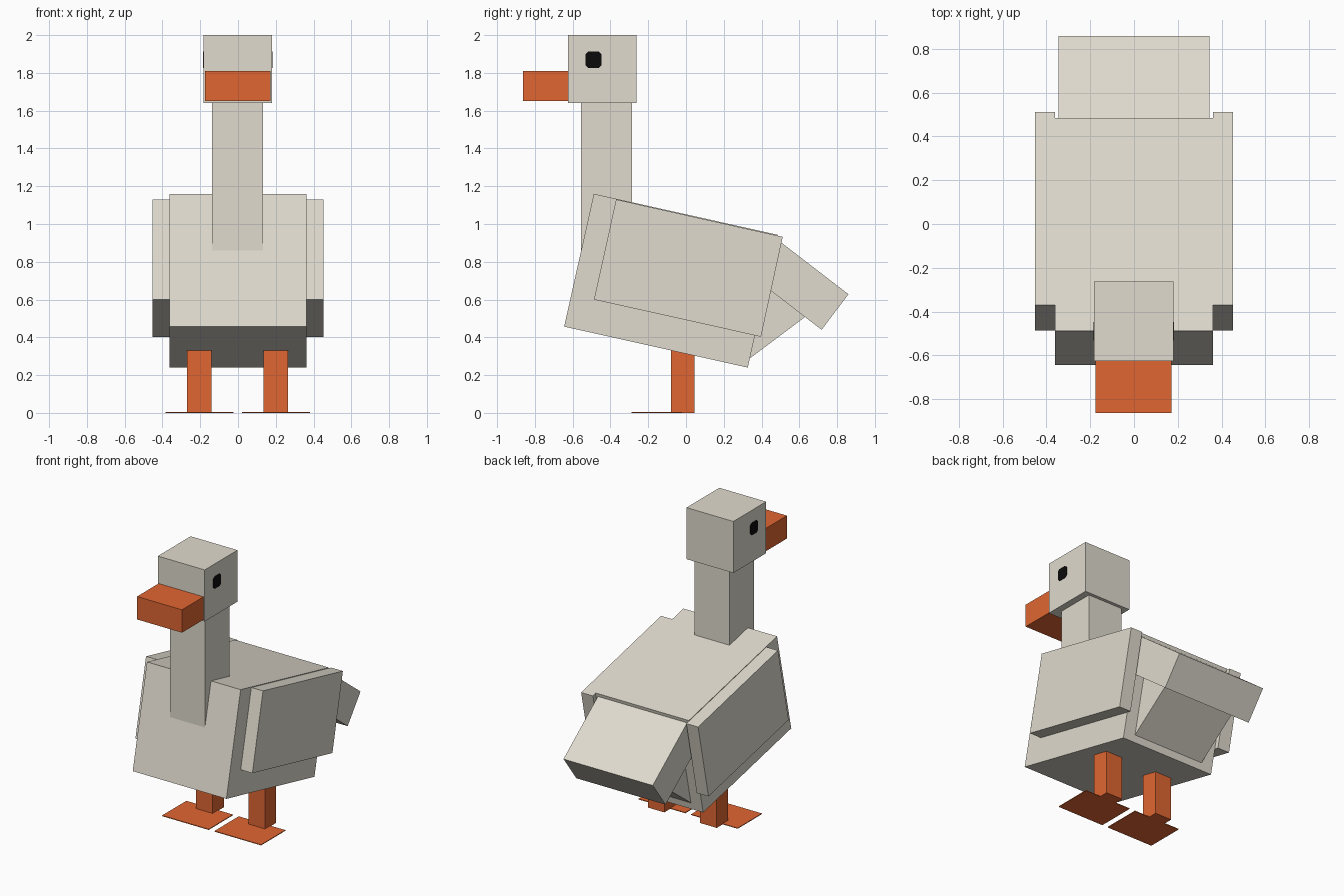
import bpy
import bmesh

cube = bpy.data.objects.get("Cube")
if cube:
    bpy.data.objects.remove(cube, do_unlink=True)


def linear(c):
    c /= 255
    return c / 12.92 if c <= 0.04045 else ((c + 0.055) / 1.055) ** 2.4


def material(name, rgb):
    mat = bpy.data.materials.new(name)
    colour = [linear(c) for c in rgb] + [1.0]
    mat.use_nodes = True
    mat.diffuse_color = colour
    bsdf = next(n for n in mat.node_tree.nodes if n.type == 'BSDF_PRINCIPLED')
    bsdf.inputs["Base Color"].default_value = colour
    bsdf.inputs["Roughness"].default_value = 0.8
    return mat


feather = material("cream_feather", (224, 219, 206))
orange = material("orange_skin", (224, 102, 50))
black = material("eye_black", (11, 11, 11))


def slab(name, profile, x0, x1, mat):
    """Extrude a (y, z) profile along x from x0 to x1."""
    bm = bmesh.new()
    face = bm.faces.new([bm.verts.new((x0, y, z)) for y, z in profile])
    out = bmesh.ops.extrude_face_region(bm, geom=[face])
    verts = [v for v in out["geom"] if isinstance(v, bmesh.types.BMVert)]
    bmesh.ops.translate(bm, verts=verts, vec=(x1 - x0, 0, 0))
    bmesh.ops.recalc_face_normals(bm, faces=bm.faces)
    mesh = bpy.data.meshes.new(name)
    bm.to_mesh(mesh)
    bm.free()
    mesh.materials.append(mat)
    obj = bpy.data.objects.new(name, mesh)
    bpy.context.collection.objects.link(obj)
    return obj


def box(name, x, y, z, mat):
    profile = [(y[0], z[0]), (y[1], z[0]), (y[1], z[1]), (y[0], z[1])]
    return slab(name, profile, x[0], x[1], mat)


# Tilted body
slab("body", [(-0.645, 0.457), (0.327, 0.24), (0.485, 0.943), (-0.488, 1.16)],
     -0.362, 0.362, feather)

# Upright neck, head and bill
box("neck", (-0.137, 0.133), (-0.555, -0.285), (0.75, 1.645), feather)
box("head", (-0.182, 0.18), (-0.625, -0.263), (1.64, 2.0), feather)
box("bill", (-0.176, 0.171), (-0.863, -0.62), (1.65, 1.81), orange)

# Drooping tail with an upswept underside
slab("tail_upper", [(0.47, 0.928), (0.86, 0.628), (0.718, 0.44), (0.328, 0.74)],
     -0.345, 0.345, feather)
slab("tail_lower", [(0.30, 0.26), (0.70, 0.56), (0.55, 0.76), (0.15, 0.46)],
     -0.275, 0.275, feather)

# Eye outline: a square with clipped corners
half, clip = 0.043, 0.028
outline = [(half, clip), (clip, half), (-clip, half), (-half, clip),
           (-half, -clip), (-clip, -half), (clip, -half), (half, -clip)]
eye = [(-0.49 + a, 1.87 + b) for a, b in outline]

for side, s in (("left", 1), ("right", -1)):
    # Wing lying flat on the flank
    slab(side + "_wing",
         [(-0.487, 0.60), (0.397, 0.403), (0.512, 0.932), (-0.37, 1.13)],
         s * 0.361, s * 0.452, feather)
    # Eye plate
    face_x = 0.18 if s > 0 else -0.182
    slab(side + "_eye", eye, face_x - s * 0.002, face_x + s * 0.003, black)
    # Leg and webbed foot
    cx = s * 0.2025 - 0.0025
    box(side + "_leg", (cx - 0.064, cx + 0.064), (-0.08, 0.045), (0.0, 0.42), orange)
    box(side + "_foot", (cx - 0.18, cx + 0.18), (-0.288, -0.02), (0.0, 0.005), orange)
